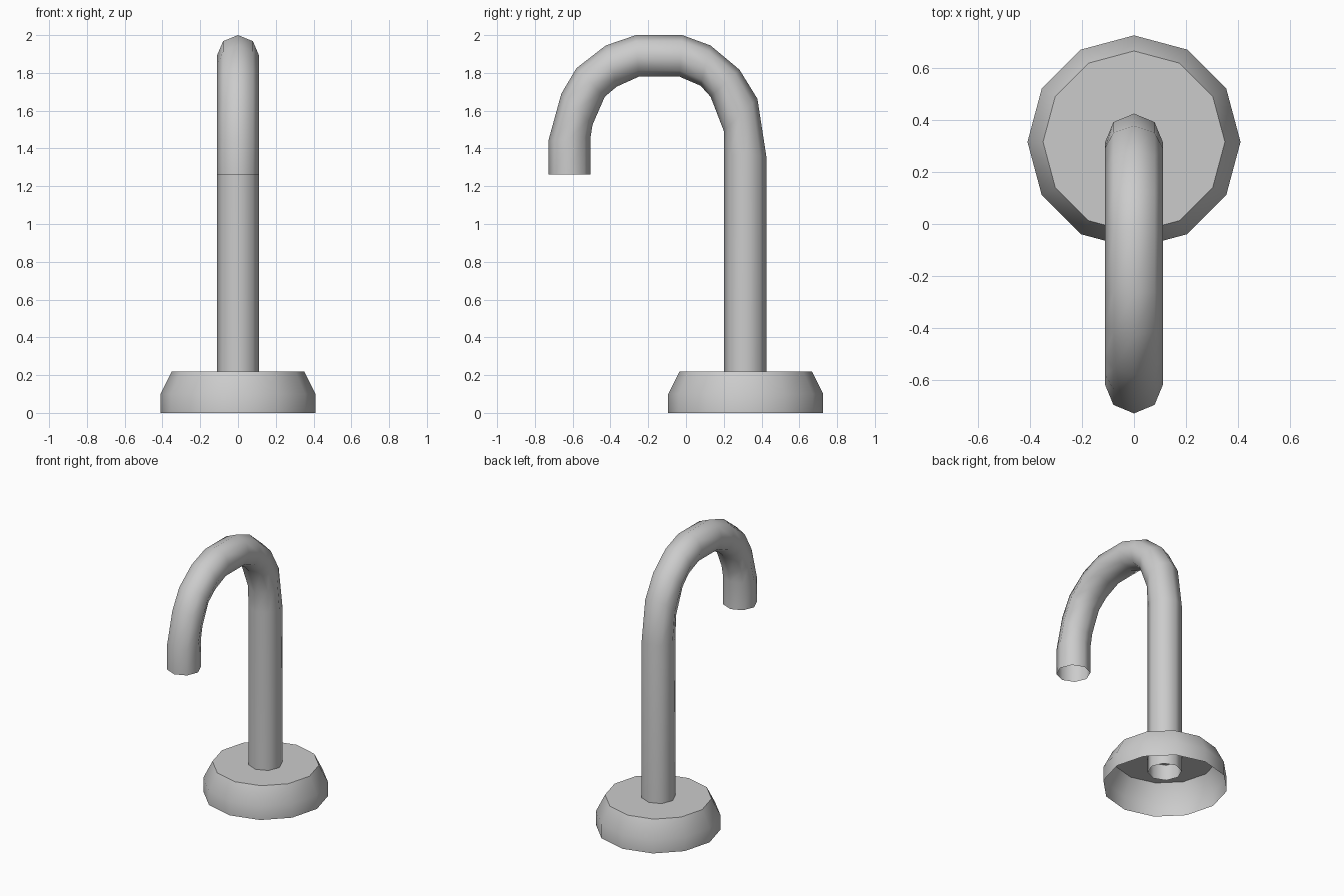
import bpy, bmesh, math
from mathutils import Vector

if "Cube" in bpy.data.objects:
    bpy.data.objects.remove(bpy.data.objects["Cube"], do_unlink=True)

steel = bpy.data.materials.new("brushed_grey")
steel.use_nodes = True
steel.diffuse_color = (0.6, 0.6, 0.6, 1)
steel.node_tree.nodes["Principled BSDF"].inputs["Base Color"].default_value = (0.6, 0.6, 0.6, 1)

COLUMN_Y = 0.313
RADIUS = 0.112


def loft(name, rings, cap_end=False):
    """Skin equal-sized rings of points into an open shell."""
    bm = bmesh.new()
    loops = [[bm.verts.new(p) for p in ring] for ring in rings]
    for a, b in zip(loops, loops[1:]):
        n = len(a)
        for i in range(n):
            j = (i + 1) % n
            bm.faces.new((a[i], a[j], b[j], b[i]))
    if cap_end:
        bm.faces.new(loops[-1])
    mesh = bpy.data.meshes.new(name)
    bm.to_mesh(mesh)
    bm.free()
    mesh.materials.append(steel)
    obj = bpy.data.objects.new(name, mesh)
    bpy.context.collection.objects.link(obj)
    bpy.ops.object.select_all(action="DESELECT")
    obj.select_set(True)
    bpy.context.view_layer.objects.active = obj
    bpy.ops.object.shade_smooth_by_angle(angle=math.radians(50))
    return obj


def ring(centre, across, along, sides):
    """Polygon ring spanned by two half-axis vectors."""
    steps = [math.tau * i / sides for i in range(sides)]
    return [centre + across * math.cos(t) + along * math.sin(t) for t in steps]


# Base: hollow twelve-sided flange with a chamfered rim
flange = [(0.41, 0), (0.41, 0.1), (0.35, 0.22)]
loft("base_flange",
     [ring(Vector((0, COLUMN_Y + 0.003, z)), Vector((r, 0, 0)), Vector((0, r, 0)), 12)
      for r, z in flange], cap_end=True)

# Pipe: outer (y, z) and inner (y, z) edge of each bend section
sections = [
    ((0.425, 0.107), (0.201, 0.107)),
    ((0.425, 1.36), (0.201, 1.36)),
    ((0.378, 1.663), (0.2, 1.493)),
    ((0.283, 1.817), (0.13, 1.674)),
    ((0.13, 1.945), (0.077, 1.732)),
    ((-0.02, 2.0), (-0.034, 1.78)),
    ((-0.265, 2.0), (-0.25, 1.78)),
    ((-0.425, 1.945), (-0.367, 1.727)),
    ((-0.58, 1.825), (-0.43, 1.674)),
    ((-0.66, 1.69), (-0.495, 1.525)),
    ((-0.729, 1.44), (-0.505, 1.46)),
    ((-0.729, 1.262), (-0.505, 1.262)),
]
rings = []
for outer, inner in sections:
    o, i = Vector((0, *outer)), Vector((0, *inner))
    rings.append(ring((o + i) / 2, Vector((RADIUS, 0, 0)), (o - i) / 2, 8))
loft("curved_pipe", rings)
